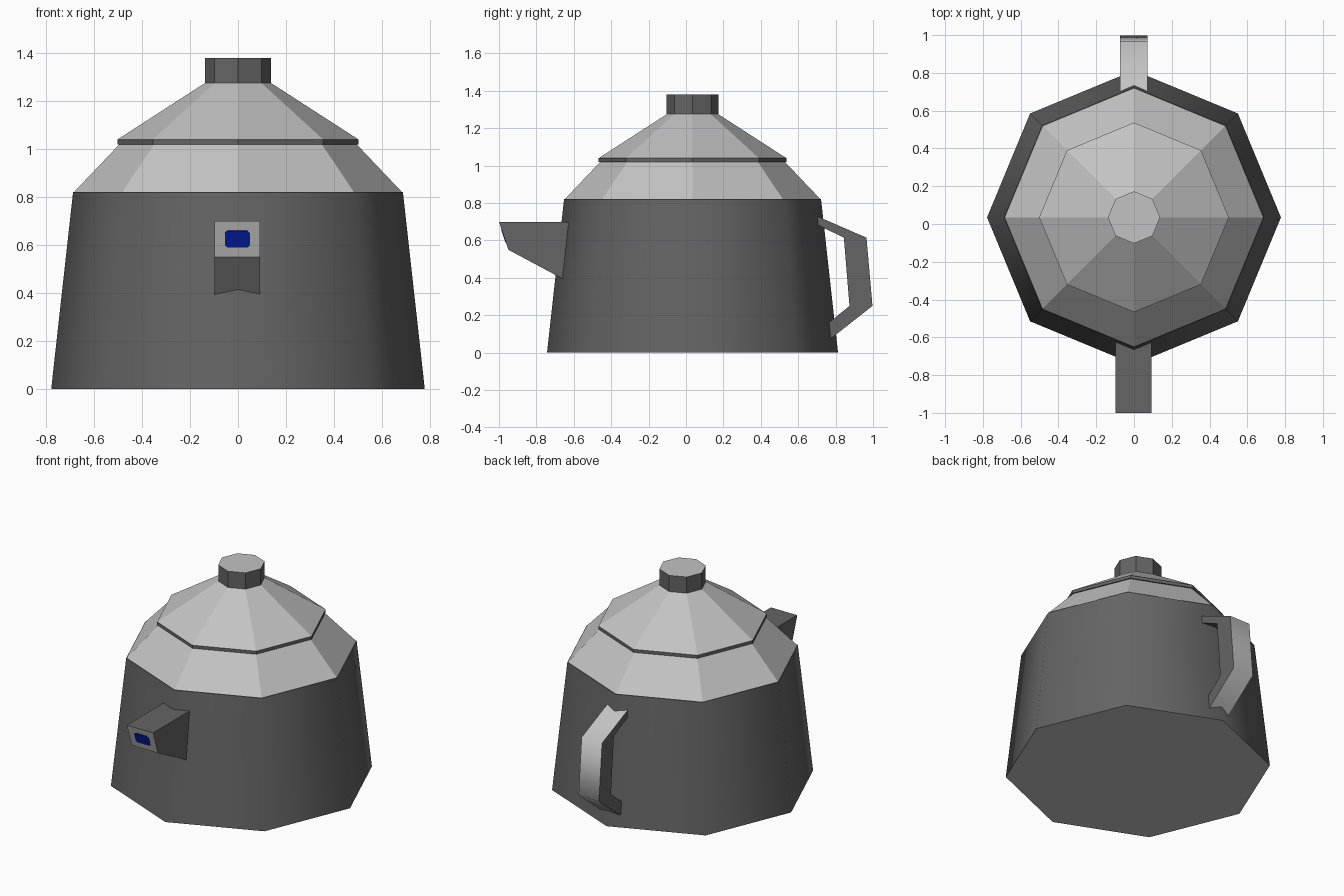
import bpy, bmesh, math
from mathutils import Vector

if "Cube" in bpy.data.objects:
    bpy.data.objects.remove(bpy.data.objects["Cube"])

CY = 0.035   # centre of the pot along y
N = 8


def material(name, rgb):
    m = bpy.data.materials.new(name)
    m.diffuse_color = (*rgb, 1)
    m.use_nodes = True
    m.node_tree.nodes["Principled BSDF"].inputs["Base Color"].default_value = m.diffuse_color
    return m


DARK = material("dark grey", (0.128, 0.128, 0.128))
LIGHT = material("light grey", (0.55, 0.545, 0.545))
BLUE = material("deep blue", (0.002, 0.011, 0.38))


def finish(name, bm, mats):
    me = bpy.data.meshes.new(name)
    bm.to_mesh(me)
    bm.free()
    for m in mats:
        me.materials.append(m)
    ob = bpy.data.objects.new(name, me)
    bpy.context.collection.objects.link(ob)
    return ob


def lathe(name, profile, mats, bands, bottom=None, top=None, smooth=()):
    """Eight-sided turned part; bands gives a material index per band."""
    bm = bmesh.new()
    rings = [[bm.verts.new((r * math.cos(math.tau * i / N),
                            CY + r * math.sin(math.tau * i / N), z))
              for i in range(N)] for r, z in profile]
    for k, idx in enumerate(bands):
        a, b = rings[k], rings[k + 1]
        for i in range(N):
            j = (i + 1) % N
            f = bm.faces.new((a[i], a[j], b[j], b[i]))
            f.material_index = idx
            f.smooth = k in smooth
    if bottom is not None:
        bm.faces.new(rings[0][::-1]).material_index = bottom
    if top is not None:
        bm.faces.new(rings[-1]).material_index = top
    return finish(name, bm, mats)


def slab(name, outline, x0, x1, mats, light_edges, smooth=False):
    """Side outline in (y, z) extruded across x; listed edges get material 1."""
    bm = bmesh.new()
    a = [bm.verts.new((x0, y, z)) for y, z in outline]
    b = [bm.verts.new((x1, y, z)) for y, z in outline]
    bm.faces.new(a)
    bm.faces.new(b[::-1])
    for i in range(len(a)):
        j = (i + 1) % len(a)
        f = bm.faces.new((a[i], b[i], b[j], a[j]))
        f.material_index = 1 if i in light_edges else 0
        f.smooth = smooth and i in light_edges
    bmesh.ops.recalc_face_normals(bm, faces=bm.faces[:])
    return finish(name, bm, mats)


# pot body with smooth dark sides and light underside
lathe("body", [(0.778, 0), (0.687, 0.82), (0.682, 0.822)], [DARK, LIGHT],
      [0, 0], bottom=1, smooth=(0,))

# sloping shoulder
lathe("shoulder", [(0.682, 0.822), (0.494, 1.02)], [LIGHT], [0])

# lid: dark edge band and light cone
lathe("lid", [(0.494, 1.02), (0.502, 1.02), (0.502, 1.04), (0.138, 1.275)],
      [DARK, LIGHT], [0, 0, 1])

# lid knob: dark sides, light top
lathe("lid_knob", [(0.138, 1.275), (0.138, 1.38)], [DARK, LIGHT], [0], top=1)

# spout with light mouth and underside
slab("spout", [(-1.0, 0.70), (-0.95, 0.55), (-0.65, 0.39), (-0.62, 0.70)],
     -0.097, 0.092, [DARK, LIGHT], {0, 1})

# spout opening: thin plate with clipped corners on the mouth face
along = Vector((0, -0.05, 0.15)).normalized()
out = Vector((0, -0.15, -0.05)).normalized()
mid = Vector((-0.0025, -0.975, 0.625))
w, h, c = 0.052, 0.037, 0.010
corners = [(w, c - h), (w, h - c), (w - c, h), (c - w, h),
           (-w, h - c), (-w, c - h), (c - w, -h), (w - c, -h)]
bm = bmesh.new()
back = [bm.verts.new(mid + Vector((x, 0, 0)) + along * t) for x, t in corners]
front = [bm.verts.new(v.co + out * 0.002) for v in back]
bm.faces.new(front)
bm.faces.new(back[::-1])
for i in range(8):
    j = (i + 1) % 8
    bm.faces.new((back[i], back[j], front[j], front[i]))
bmesh.ops.recalc_face_normals(bm, faces=bm.faces[:])
finish("spout_opening", bm, [BLUE])

# handle: smooth light outer strip, dark sides and inside
slab("handle", [(0.70, 0.73), (0.965, 0.615), (0.997, 0.25), (0.768, 0.07),
                (0.757, 0.155), (0.874, 0.25), (0.844, 0.615), (0.70, 0.685)],
     -0.074, 0.072, [DARK, LIGHT], {0, 1, 2}, smooth=True)
